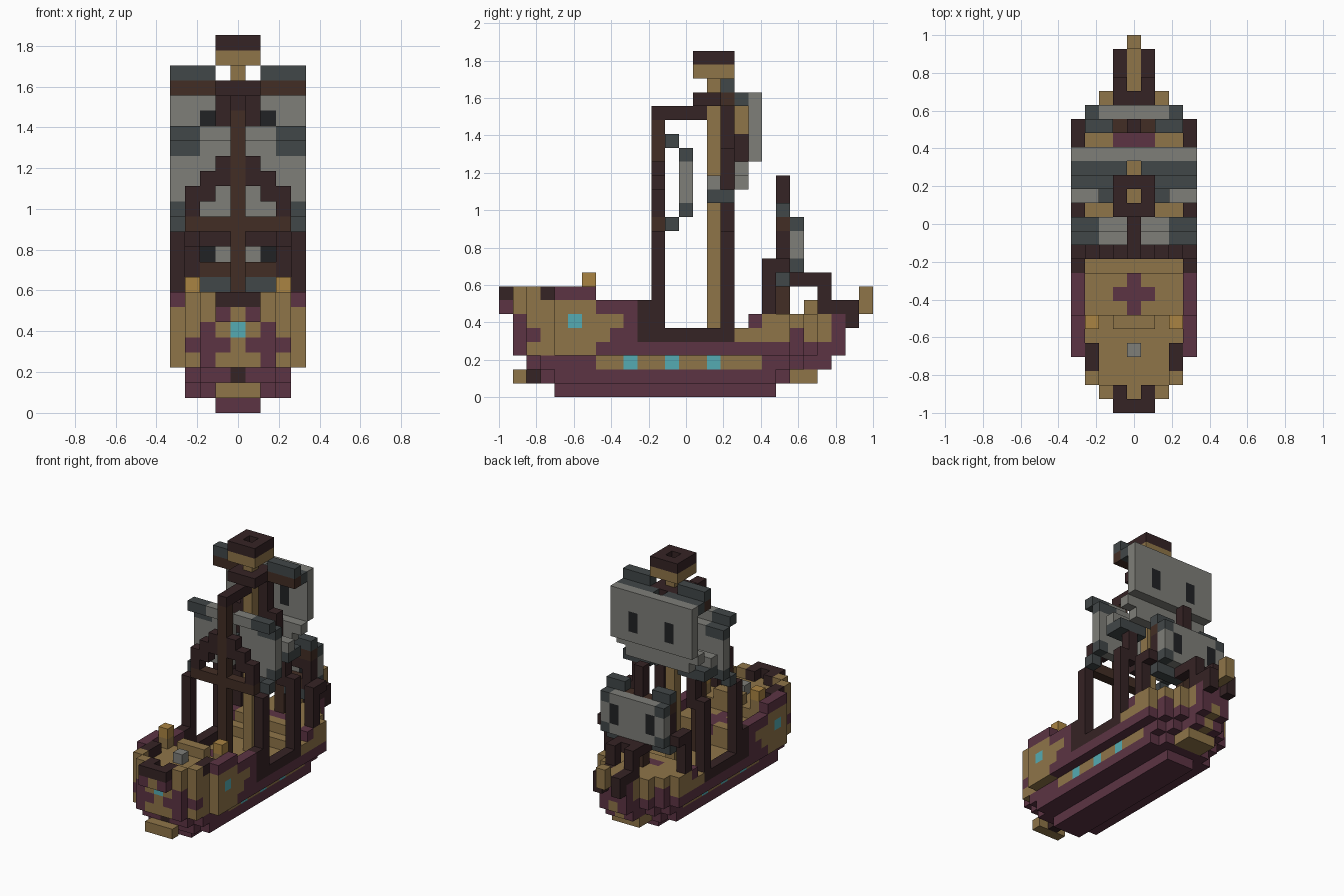
import bpy
import bmesh
from mathutils import Vector

old = bpy.data.objects.get("Cube")
if old:
    bpy.data.objects.remove(old)

LENGTH = 27
UNIT = 2 / LENGTH
COLOURS = {
    "sand": (0.275, 0.178, 0.066), "plum": (0.107, 0.034, 0.057),
    "dark_wood": (0.036, 0.017, 0.018), "brown_wood": (0.055, 0.027, 0.018),
    "sail_grey": (0.21, 0.21, 0.19), "slate": (0.053, 0.063, 0.065),
    "cyan_glass": (0.09, 0.41, 0.45), "gold": (0.40, 0.23, 0.055),
    "black": (0.015, 0.016, 0.018),
}
names = list(COLOURS)
materials = {}
for name, rgb in COLOURS.items():
    mat = bpy.data.materials.new(name)
    mat.use_nodes = True
    mat.diffuse_color = (*rgb, 1)
    mat.node_tree.nodes["Principled BSDF"].inputs["Base Color"].default_value = (*rgb, 1)
    materials[name] = mat

cells = {}  # block position -> (part, colour)


def span(value):
    """A single number or an inclusive pair becomes a range."""
    first, last = value if isinstance(value, tuple) else (value, value)
    return range(first, last + 1)


def fill(part, colour, x, y, z):
    """Fill blocks on both sides of the centre line; x is distance from it."""
    for i in span(x):
        for j in span(y):
            for k in span(z):
                cells[i, j, k] = cells[-i, j, k] = (part, colour)


def paint(colour, x, y, z):
    """Recolour blocks that already exist."""
    for i in span(x):
        for j in span(y):
            for k in span(z):
                for key in ((i, j, k), (-i, j, k)):
                    if key in cells:
                        cells[key] = (cells[key][0], colour)


def hull_layer(part, k, start, end, widest, skin, first=None, last=None):
    """One hull layer, tapering to bow and stern, with a coloured skin."""
    for j in span((start if first is None else first, end if last is None else last)):
        half = min(widest, 2 + (j - start + 1) // 2, max(1, end - j))
        fill(part, "sand", (0, half), j, k)
        fill(part, skin, half, j, k)


# Hull
fill("keel", "plum", (0, 1), (4, 19), 0)
hull_layer("hull", 1, 3, 22, 3, "plum")
hull_layer("hull", 2, 2, 23, 3, "plum")
hull_layer("hull", 3, 1, 24, 4, "plum")
paint("plum", (0, 3), (3, 20), 1)
paint("plum", (0, 3), 2, 2)
paint("dark_wood", 0, 2, 2)
paint("sand", (0, 3), (7, 18), 2)
paint("sand", (0, 3), (21, 22), 1)
paint("sand", (2, 4), (2, 6), 3)
for j in (9, 12, 15):
    paint("cyan_glass", 3, j, 2)
fill("rudder", "dark_wood", 0, 2, 1)
fill("rudder", "sand", (0, 1), 1, 1)

# Poop
for k in (4, 5, 6):
    hull_layer("poop", k, 1, 24, 4, "sand", last=9 if k < 6 else 6)
paint("plum", (2, 4), (1, 2), 4)
paint("plum", 4, (8, 9), 4)
paint("plum", 4, 9, 5)
paint("plum", 1, 1, 4)
paint("plum", 2, 1, 5)
paint("cyan_glass", 0, 1, 5)
paint("cyan_glass", 4, 5, 5)
paint("plum", (0, 1), 8, 5)
paint("plum", 0, (7, 9), 5)
fill("poop_rail", "plum", 4, (7, 9), 6)
fill("poop_rail", "plum", 4, (4, 6), 7)
fill("poop_rail", "dark_wood", 3, (3, 4), 7)
fill("poop_rail", "sand", 3, 2, 7)
fill("poop_rail", "sand", 2, 1, 7)
fill("poop_rail", "dark_wood", 1, 1, 7)
fill("poop_rail", "sand", (0, 1), 6, 7)
fill("stern_lamp_post", "sand", 3, 6, 7)
fill("stern_lamp", "gold", 3, 6, 8)
fill("wheel", "sail_grey", 0, 4, 7)
fill("stern_balcony", "plum", 1, 0, 6)
fill("stern_balcony", "sand", 0, 0, 6)
fill("stern_balcony", "dark_wood", (0, 1), 0, 7)

# Waist rails and foredeck
fill("waist_rail", "dark_wood", 4, (10, 16), 4)
fill("waist_rail", "dark_wood", 4, 10, (5, 6))
hull_layer("foredeck", 4, 1, 24, 4, "sand", first=17)
hull_layer("foredeck", 5, 1, 24, 4, "sand", first=18)
paint("plum", 4, 18, 5)
paint("plum", 3, 21, 4)
paint("plum", (0, 1), 24, (4, 5))
paint("plum", (0, 1), 19, 5)

# Bow frame and bowsprit
fill("bow_frame", "dark_wood", 1, 23, (6, 8))
fill("bow_frame", "dark_wood", 1, (21, 22), 8)
fill("bow_frame", "dark_wood", 0, 22, 8)
fill("bow_frame", "dark_wood", 1, 24, 6)
fill("bow_frame", "dark_wood", 1, 25, (5, 6))
fill("bowsprit", "sand", 0, (22, 25), 6)
fill("bowsprit", "sand", 0, 26, (6, 7))

# Main mast and lookout
fill("main_mast", "sand", 0, 15, (4, 23))
fill("main_yard", "brown_wood", (0, 4), 16, 21)
fill("mast_cap", "dark_wood", (0, 1), (14, 16), 21)
fill("lookout", "sand", (0, 1), (14, 16), 23)
fill("lookout_rim", "dark_wood", (0, 1), (14, 16), 24)
del cells[0, 15, 24]
fill("main_mast", "sand", 0, 15, (21, 22))

# Aft stay frame
fill("aft_stay", "brown_wood", 0, 11, (4, 19))
fill("aft_stay", "dark_wood", 0, (11, 14), 20)
fill("aft_shroud", "dark_wood", 4, 11, (4, 11))
fill("aft_shroud", "dark_wood", 3, 11, (12, 14))
fill("aft_shroud", "dark_wood", 2, 11, (14, 15))
fill("aft_shroud", "dark_wood", 1, 11, (15, 16))
fill("aft_crossbar", "brown_wood", (0, 3), 11, 12)

# Main shrouds
for x, rise in ((4, (5, 11)), (3, (11, 14)), (2, (14, 17)), (1, (17, 20))):
    fill("main_shroud", "dark_wood", x, 16, rise)

# Lower main sail
fill("lower_sail", "sail_grey", (1, 4), 13, (14, 17))
fill("lower_sail", "sail_grey", (1, 4), 12, 18)
fill("lower_sail", "sail_grey", (1, 4), 13, 13)
paint("slate", (3, 4), 12, 18)
paint("slate", (3, 4), 13, 17)
paint("slate", 4, 13, 13)
fill("lower_sail", "slate", 4, 12, 12)

# Upper main sail
fill("upper_sail", "slate", (2, 4), 16, 22)
fill("upper_sail", "slate", (1, 4), 17, 21)
fill("upper_sail", "sail_grey", (0, 4), 18, (17, 21))
fill("upper_sail", "sail_grey", (0, 4), 17, 16)
fill("upper_sail", "sail_grey", (0, 3), 17, 15)
fill("upper_sail", "slate", (2, 4), (15, 16), 14)
fill("upper_sail", "sail_grey", (3, 4), 15, 15)
paint("black", 2, 18, (18, 19))
fill("sail_strut", "dark_wood", 0, 17, (17, 18))
fill("sail_strut", "sand", 0, 17, (19, 20))

# Fore mast, shrouds and sail
fill("fore_mast", "brown_wood", 0, 20, (6, 11))
fill("fore_yard", "brown_wood", (0, 2), 20, 9)
fill("fore_yard", "brown_wood", (0, 3), 20, 12)
fill("fore_mast", "dark_wood", 0, 20, (13, 15))
fill("fore_shroud", "dark_wood", 4, 19, (6, 9))
fill("fore_shroud", "dark_wood", 4, 20, 9)
fill("fore_shroud", "dark_wood", 3, 20, (9, 11))
fill("fore_shroud", "dark_wood", (1, 2), 20, 11)
fill("fore_sail", "sail_grey", (0, 3), 21, (9, 12))
paint("slate", 3, 21, 9)
paint("slate", 3, 21, 12)
paint("black", 2, 21, (10, 11))
fill("fore_sail", "slate", (2, 3), 20, 13)
fill("fore_sail", "slate", (1, 3), 20, 8)

# Build one mesh per part, keeping only exposed block faces
for part in sorted({p for p, c in cells.values()}):
    bm = bmesh.new()
    used = []
    for cell, (owner, colour) in cells.items():
        if owner != part:
            continue
        if colour not in used:
            used.append(colour)
        centre = Vector(cell) + Vector((0, (1 - LENGTH) / 2, 0.5))
        for axis in range(3):
            for sign in (-1, 1):
                near = list(cell)
                near[axis] += sign
                if tuple(near) in cells:
                    continue
                n, u, v = Vector(), Vector(), Vector()
                n[axis] = u[(axis + 1) % 3] = v[(axis + 2) % 3] = 0.5
                n, u = n * sign, u * sign
                ring = (n - u - v, n + u - v, n + u + v, n - u + v)
                face = bm.faces.new([bm.verts.new((centre + p) * UNIT) for p in ring])
                face.material_index = used.index(colour)
    bmesh.ops.remove_doubles(bm, verts=bm.verts, dist=UNIT / 100)
    mesh = bpy.data.meshes.new(part)
    bm.to_mesh(mesh)
    bm.free()
    for colour in used:
        mesh.materials.append(materials[colour])
    bpy.context.collection.objects.link(bpy.data.objects.new(part, mesh))
